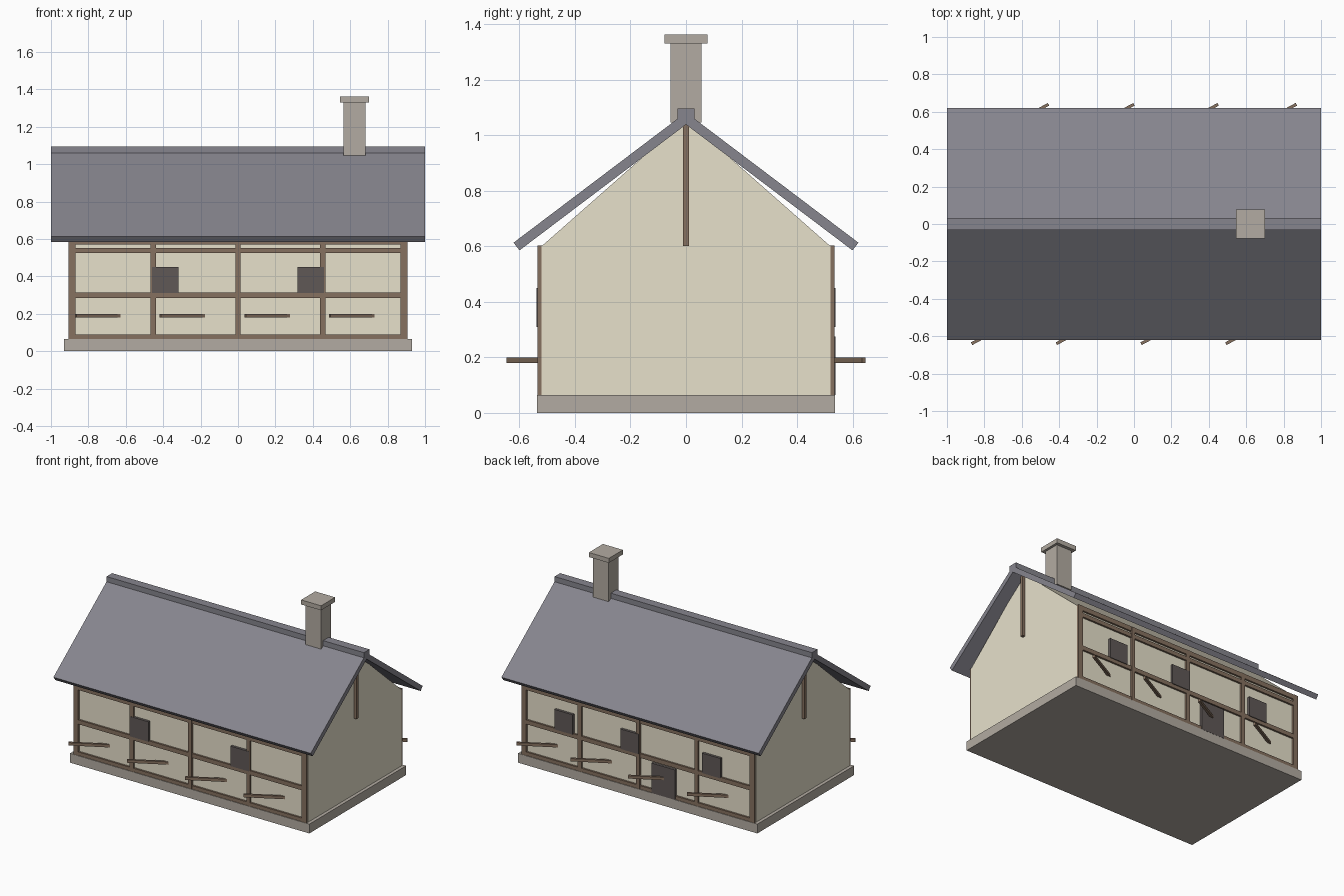
import bpy, bmesh, math
from mathutils import Matrix, Vector

cube = bpy.data.objects.get("Cube")
if cube:
    bpy.data.objects.remove(cube, do_unlink=True)


def material(name, r, g, b):
    m = bpy.data.materials.new(name)
    m.use_nodes = True
    m.diffuse_color = (r, g, b, 1)
    m.node_tree.nodes["Principled BSDF"].inputs["Base Color"].default_value = (r, g, b, 1)
    return m


PLASTER = material("cream plaster", 0.80, 0.75, 0.60)
TIMBER = material("brown timber", 0.24, 0.165, 0.115)
SLATE = material("grey slate", 0.24, 0.235, 0.27)
STONE = material("grey stone", 0.45, 0.41, 0.36)
DARK = material("dark shutter", 0.115, 0.098, 0.094)


def box(name, mat, x, y, z):
    """Box from (min, max) ranges on each axis."""
    size = [r[1] - r[0] for r in (x, y, z)]
    mid = [(r[0] + r[1]) / 2 for r in (x, y, z)]
    return solid(name, mat, size, Matrix.Translation(mid))


def solid(name, mat, size, matrix):
    bm = bmesh.new()
    bmesh.ops.create_cube(bm, size=1)
    bm.transform(matrix @ Matrix.Diagonal((*size, 1)))
    return finish(name, mat, bm)


def finish(name, mat, bm):
    bmesh.ops.recalc_face_normals(bm, faces=bm.faces)
    mesh = bpy.data.meshes.new(name)
    bm.to_mesh(mesh)
    bm.free()
    mesh.materials.append(mat)
    obj = bpy.data.objects.new(name, mesh)
    bpy.context.collection.objects.link(obj)
    return obj


# Footing and house body with pointed gables
box("footing", STONE, (-0.93, 0.93), (-0.537, 0.537), (0, 0.065))
bm = bmesh.new()
outline = [(-0.52, 0.06), (0.52, 0.06), (0.52, 0.6), (0, 1.058), (-0.52, 0.6)]
face = bm.faces.new([bm.verts.new((-0.907, y, z)) for y, z in outline])
ext = bmesh.ops.extrude_face_region(bm, geom=[face])
bmesh.ops.translate(bm, vec=(1.814, 0, 0),
                    verts=[v for v in ext["geom"] if isinstance(v, bmesh.types.BMVert)])
finish("house_walls", PLASTER, bm)

# Roof slabs, ridge cap and gable posts
ridge, eave = Vector((0, 0, 1.06)), Vector((0, 0.61, 0.599))
run = eave - ridge
pitch = math.atan2(run.z, run.y)
for side, name in ((1, "back"), (-1, "front")):
    centre = (ridge + eave) / 2
    centre.y *= side
    solid(name + "_roof", SLATE, (2, run.length, 0.035),
          Matrix.Translation(centre) @ Matrix.Rotation(side * pitch, 4, "X"))
box("ridge_cap", SLATE, (-1, 1), (-0.031, 0.031), (1.045, 1.095))
for side, name in ((1, "left"), (-1, "right")):
    box(name + "_gable_post", TIMBER, sorted((side * 0.88, side * 0.928)),
        (-0.01, 0.01), (0.6, 1.04))

# Chimney
box("chimney_stack", STONE, (0.563, 0.683), (-0.056, 0.056), (1.045, 1.335))
box("chimney_cap", STONE, (0.545, 0.7), (-0.078, 0.078), (1.33, 1.362))

# Timber frame, shutters and slanted poles on both long walls
openings = {"front": (-0.39, 0.39), "back": (-0.572, 0.062, 0.575)}
pole_tips = {"front": (-0.868, -0.415, 0.038, 0.491), "back": (-0.457, 0, 0.45, 0.868)}
for name, side in (("front", -1), ("back", 1)):
    def depth(a, b):
        return sorted((side * a, side * b))

    for x, half in ((-0.887, 0.018), (-0.453, 0.014), (0, 0.014), (0.453, 0.014), (0.887, 0.018)):
        box(name + "_post", TIMBER, (x - half, x + half), depth(0.5, 0.535), (0.065, 0.603))
    for low, high in ((0.065, 0.09), (0.285, 0.315), (0.525, 0.553), (0.57, 0.603)):
        box(name + "_rail", TIMBER, (-0.89, 0.89), depth(0.5, 0.533), (low, high))
    for x in openings[name]:
        box(name + "_shutter", DARK, (x - 0.071, x + 0.071), depth(0.5, 0.538), (0.31, 0.45))
    for x in pole_tips[name]:
        tip = Vector((x, side * 0.64, 0.19))
        root = tip + Vector((-side * 0.25, -side * 0.135, 0))
        d = root - tip
        solid(name + "_pole", TIMBER, (d.length, 0.016, 0.02),
              Matrix.Translation((tip + root) / 2) @ Matrix.Rotation(math.atan2(d.y, d.x), 4, "Z"))

# Back door
box("back_door", DARK, (-0.29, -0.108), (0.5, 0.538), (0.065, 0.275))
